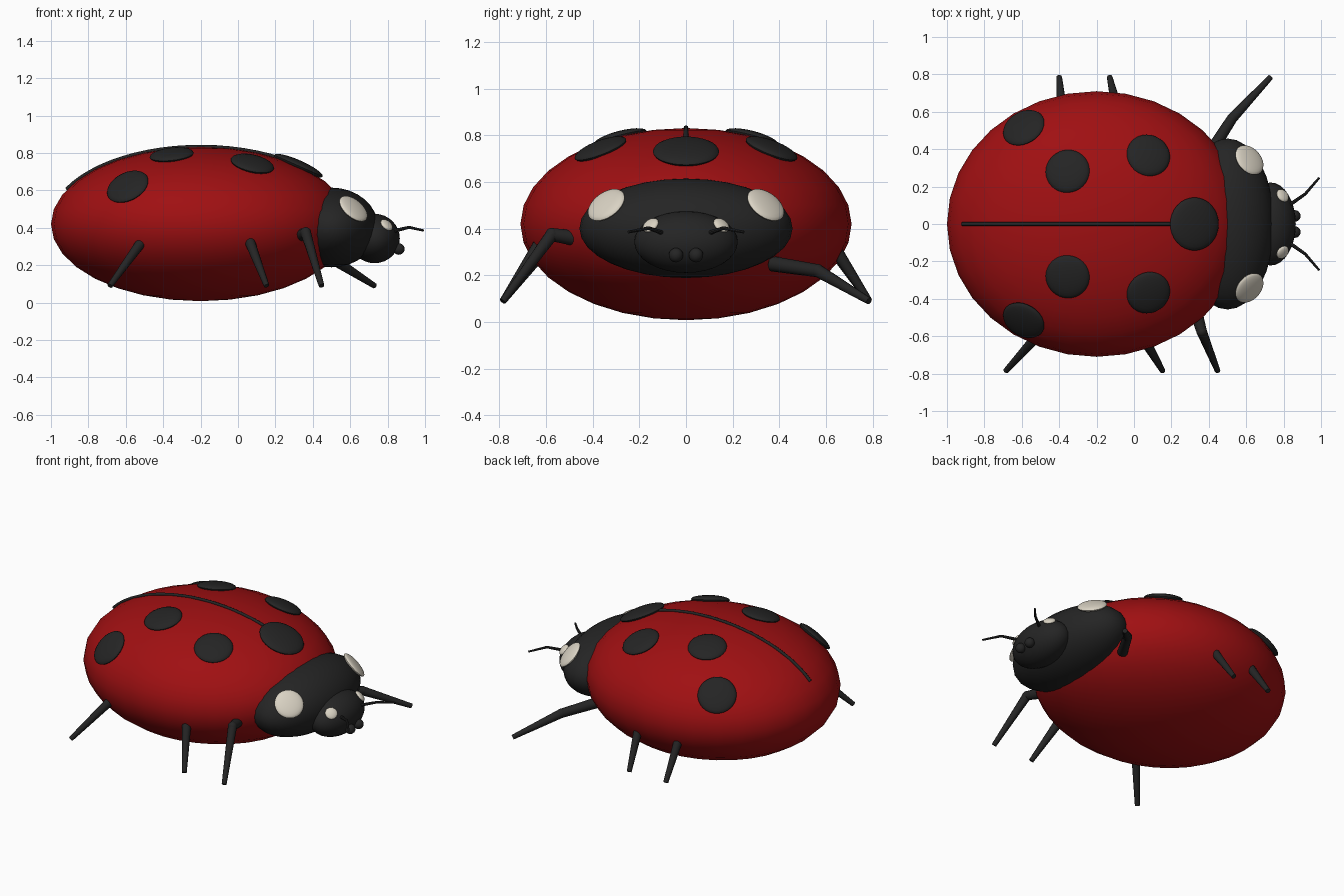
import bpy, math
from mathutils import Vector

if "Cube" in bpy.data.objects:
    bpy.data.objects.remove(bpy.data.objects["Cube"])


def material(name, rgb):
    m = bpy.data.materials.new(name)
    m.diffuse_color = (*rgb, 1)
    m.use_nodes = True
    m.node_tree.nodes["Principled BSDF"].inputs["Base Color"].default_value = m.diffuse_color
    return m


RED = material("shell red", (0.35, 0.005, 0.006))
BLACK = material("soft black", (0.018, 0.018, 0.018))
CREAM = material("cream white", (0.70, 0.65, 0.55))

# Ellipsoids as (centre, radii)
BODY = (Vector((-0.2, 0, 0.42)), Vector((0.80, 0.71, 0.412)))
COLLAR = (Vector((0.5, 0, 0.402)), Vector((0.25, 0.457, 0.213)))
HEAD = (Vector((0.73, 0, 0.343)), Vector((0.135, 0.222, 0.132)))


def finish(name, mat):
    ob = bpy.context.object
    ob.name = name
    ob.data.materials.append(mat)
    bpy.ops.object.shade_smooth_by_angle(angle=math.radians(40))
    return ob


def ellipsoid(name, centre, radii, mat, segments=32, rings=16, rot=(0, 0, 0)):
    bpy.ops.mesh.primitive_uv_sphere_add(segments=segments, ring_count=rings,
                                         radius=1, location=centre, rotation=rot)
    bpy.context.object.scale = radii
    bpy.ops.object.transform_apply(location=False, rotation=False, scale=True)
    return finish(name, mat)


def surface(shape, x, y):
    """Point on the upper half of an ellipsoid, and its normal."""
    c, r = shape
    h = 1 - ((x - c.x) / r.x) ** 2 - ((y - c.y) / r.y) ** 2
    p = Vector((x, y, c.z + r.z * math.sqrt(max(h, 0))))
    n = Vector(((p[i] - c[i]) / r[i] ** 2 for i in range(3))).normalized()
    return p, n


def spot(name, shape, x, y, radius, thick, mat):
    """Flattened dome lying on an ellipsoid."""
    p, n = surface(shape, x, y)
    ellipsoid(name, p, (radius, radius, thick), mat, 32, 12,
              n.to_track_quat('Z', 'Y').to_euler())


def rod(name, a, b, r1, r2, sides=12):
    a, b = Vector(a), Vector(b)
    d = b - a
    bpy.ops.mesh.primitive_cone_add(vertices=sides, radius1=r1, radius2=r2,
                                    depth=d.length, location=(a + b) / 2,
                                    rotation=d.to_track_quat('Z', 'Y').to_euler())
    return finish(name, BLACK)


# Main masses
ellipsoid("body_shell", *BODY, RED)
ellipsoid("collar", *COLLAR, BLACK)
ellipsoid("head", *HEAD, BLACK)

# Shell spots
spot("front_spot", BODY, 0.323, 0, 0.142, 0.03, BLACK)
for side, s in (("left", 1), ("right", -1)):
    for i, (x, y) in enumerate(((0.077, 0.367), (-0.355, 0.282), (-0.59, 0.515))):
        spot(f"{side}_spot_{i + 1}", BODY, x, y * s, 0.118, 0.028, BLACK)

    # Pale collar patches, eyes and mouth balls
    spot(f"{side}_collar_patch", COLLAR, 0.617, 0.342 * s, 0.09, 0.022, CREAM)
    spot(f"{side}_eye", HEAD, 0.795, 0.152 * s, 0.038, 0.015, CREAM)
    ellipsoid(f"{side}_mouth_ball", (0.86, 0.043 * s, 0.287), (0.031,) * 3, BLACK, 16, 10)

    # Antennae
    pts = [(0.80, 0.08 * s, 0.375), (0.915, 0.16 * s, 0.403), (0.99, 0.247 * s, 0.386)]
    rod(f"{side}_antenna_base", pts[0], pts[1], 0.011, 0.008, 8)
    rod(f"{side}_antenna_tip", pts[1], pts[2], 0.008, 0.006, 8)

# Seam between the wing cases
crv = bpy.data.curves.new("wing_seam", 'CURVE')
crv.dimensions = '3D'
crv.bevel_depth = 0.01
crv.bevel_resolution = 2
crv.use_fill_caps = True
line = crv.splines.new('POLY')
N = 20
line.points.add(N)
for i in range(N + 1):
    p, n = surface(BODY, -0.2 + 0.8 * math.cos(math.radians(153.5 - 107 * i / N)), 0)
    line.points[i].co = (*(p + n * 0.002), 1)
seam = bpy.data.objects.new("wing_seam", crv)
crv.materials.append(BLACK)
bpy.context.collection.objects.link(seam)

# Front legs, with a knee
for side, hip, knee, tip in (
        ("left", (0.40, 0.37, 0.25), (0.525, 0.565, 0.22), (0.73, 0.785, 0.09)),
        ("right", (0.335, -0.48, 0.36), (0.362, -0.575, 0.375), (0.447, -0.785, 0.09))):
    rod(f"{side}_front_thigh", hip, knee, 0.033, 0.028)
    ellipsoid(f"{side}_front_knee", knee, (0.029,) * 3, BLACK, 12, 8)
    rod(f"{side}_front_shin", knee, tip, 0.028, 0.015)

# Middle and hind legs
for name, hip, tip in (
        ("left_middle_leg", (-0.09, 0.61, 0.36), (-0.13, 0.785, 0.09)),
        ("left_hind_leg", (-0.385, 0.60, 0.36), (-0.40, 0.785, 0.09)),
        ("right_middle_leg", (0.05, -0.61, 0.36), (0.153, -0.785, 0.09)),
        ("right_hind_leg", (-0.49, -0.57, 0.36), (-0.685, -0.785, 0.09))):
    rod(name, hip, tip, 0.03, 0.015)
